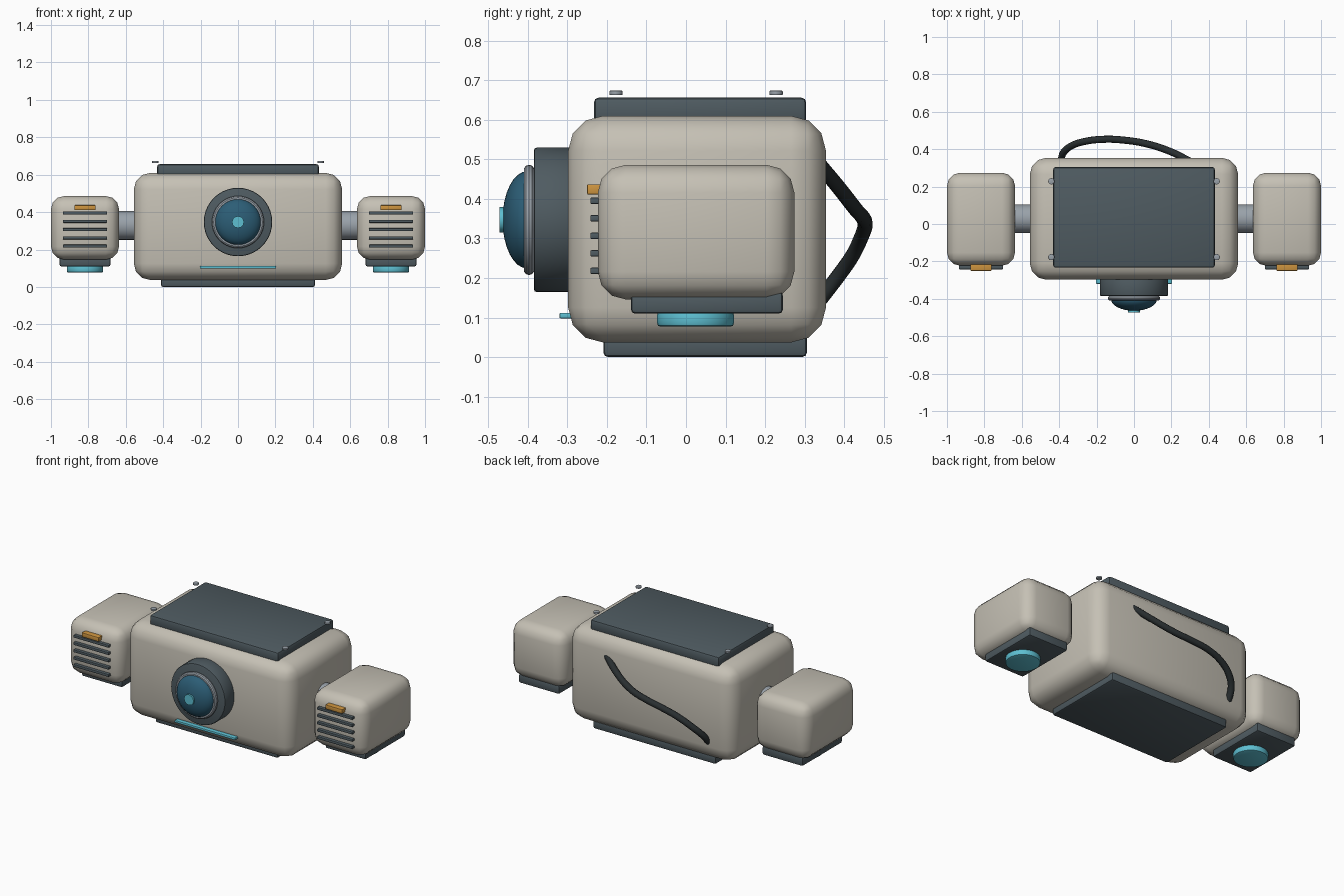
import bpy, math
from mathutils import Vector

if "Cube" in bpy.data.objects:
    bpy.data.objects.remove(bpy.data.objects["Cube"])


def material(name, rgb):
    m = bpy.data.materials.new(name)
    m.diffuse_color = (*rgb, 1)
    m.use_nodes = True
    m.node_tree.nodes["Principled BSDF"].inputs["Base Color"].default_value = m.diffuse_color
    return m


BEIGE = material("warm beige shell", (0.56, 0.53, 0.46))
SLATE = material("dark slate", (0.078, 0.105, 0.12))
METAL = material("grey metal", (0.32, 0.36, 0.40))
CYAN = material("cyan glow", (0.11, 0.52, 0.64))
GLASS = material("deep blue glass", (0.025, 0.11, 0.18))
AMBER = material("amber lamp", (0.62, 0.30, 0.05))
RUBBER = material("black rubber", (0.022, 0.028, 0.03))


def finish(ob, name, mat, bevel=0, segments=2):
    ob.name = name
    ob.data.materials.append(mat)
    bpy.ops.object.transform_apply(location=False, rotation=True, scale=True)
    if bevel:
        mod = ob.modifiers.new("rounding", 'BEVEL')
        mod.width, mod.segments = bevel, segments
        mod.limit_method = 'ANGLE'
        bpy.ops.object.modifier_apply(modifier=mod.name)
    bpy.ops.object.shade_smooth_by_angle(angle=math.radians(35))
    return ob


def box(name, lo, hi, mat, bevel=0, segments=2):
    lo, hi = Vector(lo), Vector(hi)
    bpy.ops.mesh.primitive_cube_add(size=1, location=(lo + hi) / 2)
    ob = bpy.context.object
    ob.scale = hi - lo
    return finish(ob, name, mat, bevel, segments)


TURN = {'x': (0, math.pi / 2, 0), 'y': (math.pi / 2, 0, 0), 'z': (0, 0, 0)}


def disc(name, centre, radius, depth, axis, mat, bevel=0, sides=32):
    bpy.ops.mesh.primitive_cylinder_add(vertices=sides, radius=radius, depth=depth,
                                        location=centre, rotation=TURN[axis])
    return finish(bpy.context.object, name, mat, bevel)


# Main body with top and bottom plates
box("body", (-0.557, -0.298, 0.037), (0.557, 0.354, 0.61), BEIGE, 0.088, 3)
box("top_panel", (-0.432, -0.233, 0.59), (0.432, 0.304, 0.656), SLATE, 0.012)
box("bottom_panel", (-0.412, -0.209, 0), (0.412, 0.306, 0.06), SLATE, 0.012)
for x in (-0.442, 0.442):
    for y in (-0.177, 0.228):
        disc("panel_bolt", (x, y, 0.668), 0.017, 0.011, 'z', METAL, 0.002, 12)

# Front lens assembly
LENS_Z = 0.347
disc("lens_housing", (0, -0.335, LENS_Z), 0.183, 0.10, 'y', SLATE, 0.008, 40)
disc("lens_backing", (0, -0.394, LENS_Z), 0.125, 0.022, 'y', METAL, 0, 40)
bpy.ops.mesh.primitive_torus_add(location=(0, -0.397, LENS_Z), rotation=TURN['y'],
                                 major_radius=0.126, minor_radius=0.0135,
                                 major_segments=40, minor_segments=10)
finish(bpy.context.object, "lens_ring", METAL)
bpy.ops.mesh.primitive_uv_sphere_add(segments=32, ring_count=16, radius=1,
                                     location=(0, -0.402, LENS_Z), rotation=TURN['y'])
bpy.context.object.scale = (0.123, 0.123, 0.062)
finish(bpy.context.object, "lens_glass", GLASS)
disc("lens_pupil", (0, -0.462, LENS_Z), 0.032, 0.02, 'y', CYAN, 0, 12)

# Status strip under the lens
box("status_strip", (-0.203, -0.32, 0.098), (0.203, -0.285, 0.112), CYAN, 0.003)

# Side pods on arms
for s in (-1, 1):
    cx = s * 0.818

    def pod_box(name, half, y0, y1, z0, z1, mat, bevel, segments=2):
        box(name, (cx - half, y0, z0), (cx + half, y1, z1), mat, bevel, segments)

    disc("pod_arm", (s * 0.6, 0.028, 0.329), 0.077, 0.24, 'x', METAL)
    pod_box("pod_shell", 0.182, -0.223, 0.274, 0.146, 0.486, BEIGE, 0.07, 3)
    pod_box("pod_base", 0.136, -0.139, 0.245, 0.11, 0.165, SLATE, 0.01)
    disc("pod_thruster", (cx, 0.024, 0.096), 0.097, 0.038, 'z', CYAN, 0.008)
    for i in range(5):
        z = 0.218 + 0.0443 * i
        pod_box("pod_vent", 0.118, -0.242, -0.21, z - 0.008, z + 0.008, SLATE, 0.003)
    pod_box("pod_lamp", 0.057, -0.25, -0.205, 0.411, 0.437, AMBER, 0.003)

# Loose cable looping across the back
path = [(0.30, 0.335, 0.49), (0.2, 0.385, 0.43), (0.07, 0.428, 0.375),
        (-0.06, 0.449, 0.35), (-0.16, 0.453, 0.333), (-0.26, 0.442, 0.30),
        (-0.33, 0.42, 0.255), (-0.375, 0.385, 0.205), (-0.392, 0.335, 0.14)]
curve = bpy.data.curves.new("back_cable", 'CURVE')
curve.dimensions = '3D'
curve.bevel_depth, curve.bevel_resolution = 0.019, 3
curve.resolution_u = 6
curve.use_fill_caps = True
spline = curve.splines.new('BEZIER')
spline.bezier_points.add(len(path) - 1)
for p, co in zip(spline.bezier_points, path):
    p.co = co
    p.handle_left_type = p.handle_right_type = 'AUTO'
curve.materials.append(RUBBER)
cable = bpy.data.objects.new("back_cable", curve)
bpy.context.collection.objects.link(cable)
